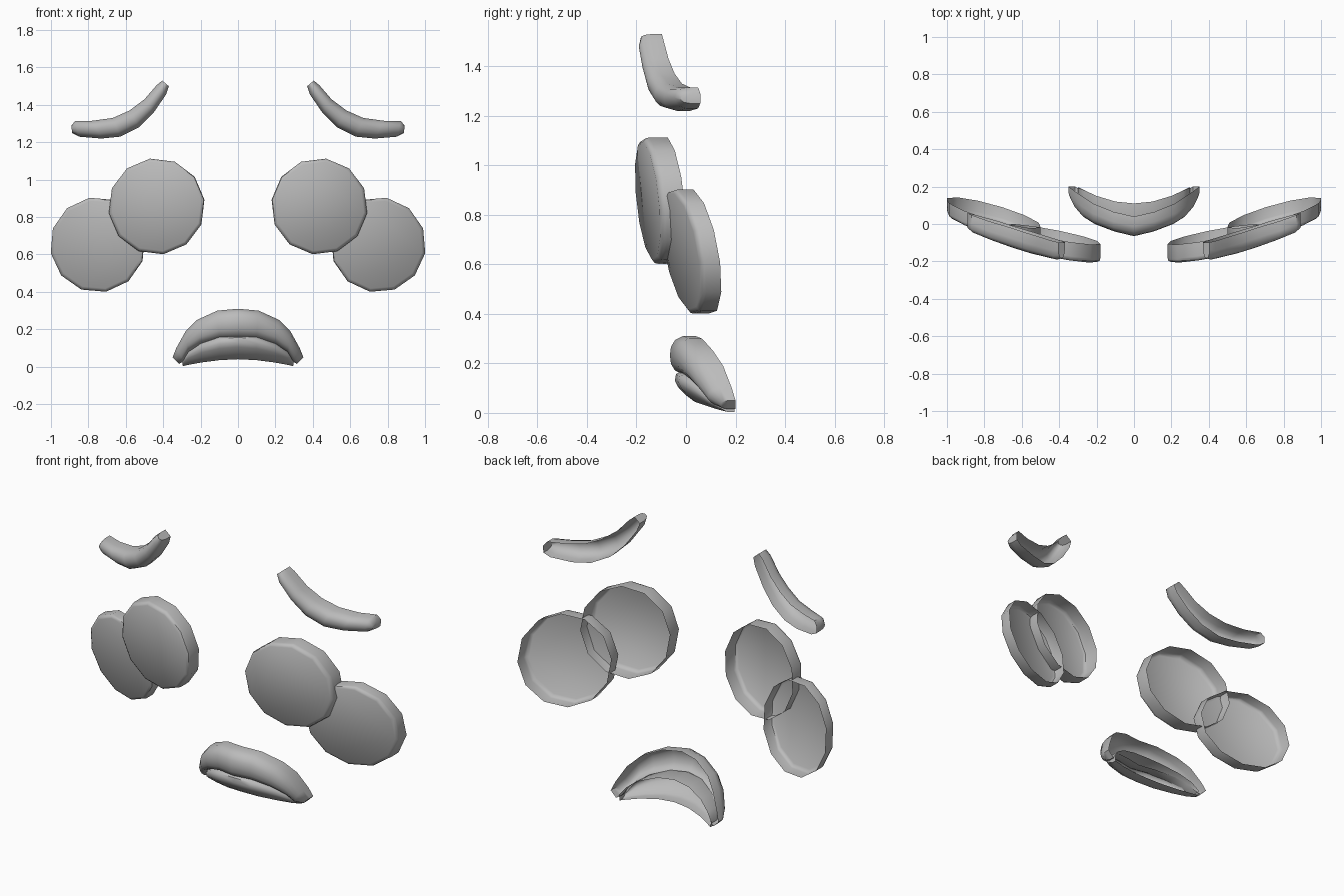
import bpy, bmesh, math

if "Cube" in bpy.data.objects:
    bpy.data.objects.remove(bpy.data.objects["Cube"])

grey = bpy.data.materials.new("plain grey")
grey.diffuse_color = (0.5, 0.5, 0.5, 1)
grey.use_nodes = True
grey.node_tree.nodes["Principled BSDF"].inputs["Base Color"].default_value = grey.diffuse_color


def finish(name, bm, angle=45):
    bmesh.ops.recalc_face_normals(bm, faces=bm.faces)
    # Open shells: make the bulged side face forward
    if sum(f.normal.y * f.calc_area() for f in bm.faces) > 0:
        bmesh.ops.reverse_faces(bm, faces=bm.faces)
    me = bpy.data.meshes.new(name)
    bm.to_mesh(me)
    bm.free()
    me.materials.append(grey)
    ob = bpy.data.objects.new(name, me)
    bpy.context.collection.objects.link(ob)
    bpy.ops.object.select_all(action='DESELECT')
    ob.select_set(True)
    bpy.context.view_layer.objects.active = ob
    bpy.ops.object.shade_smooth_by_angle(angle=math.radians(angle))


def disc(name, side, cx, cz, r, y0, yaw, pitch, depth, turn):
    """Open-backed twelve-sided cup whose face leans by yaw and pitch."""
    bm = bmesh.new()
    rings = []
    for scale, d in ((1, 0), (1, depth * .75), (.985, depth * .9), (.93, depth)):
        ring = []
        for k in range(12):
            a = math.radians(turn + 30 * k)
            dx, dz = r * scale * math.cos(a), r * scale * math.sin(a)
            ring.append(bm.verts.new((side * (cx + dx), y0 + yaw * dx + pitch * dz - d, cz + dz)))
        rings.append(ring)
    for a, b in zip(rings, rings[1:]):
        for k in range(12):
            bm.faces.new((a[k], a[k - 1], b[k - 1], b[k]))
    bm.faces.new(rings[-1])
    finish(name, bm)


def shell(name, sections, profile):
    """Open-backed strip: sections are (top x, top z, bottom x, bottom z, back y, depth)."""
    bm = bmesh.new()
    rows = [[bm.verts.new((tx + (bx - tx) * t, yb - dep * d, tz + (bz - tz) * t))
             for t, d in profile] for tx, tz, bx, bz, yb, dep in sections]
    for a, b in zip(rows, rows[1:]):
        for k in range(len(profile) - 1):
            bm.faces.new((a[k], a[k + 1], b[k + 1], b[k]))
    bm.faces.new(rows[0])
    bm.faces.new(rows[-1])
    finish(name, bm, 50)


def mirrored(half):
    return [(-a, b, -c, d, e, f) for a, b, c, d, e, f in half[:0:-1]] + half


ROUND = [(0, 0), (0, .5), (.1, .8), (.28, .96), (.5, 1), (.72, .96), (.9, .8), (1, .5), (1, 0)]
LOWER = [(0, 0), (0, .8), (.1, .97), (.3, 1), (.5, .92), (.75, .72), (.95, .5), (1, .35), (1, 0)]

# Eyebrow outline from inner tip to outer tip
BROW = [(.405, 1.53, .37, 1.50, .085), (.435, 1.505, .385, 1.455, .1),
        (.50, 1.43, .45, 1.36, .105), (.58, 1.37, .53, 1.28, .11),
        (.67, 1.33, .63, 1.23, .11), (.78, 1.315, .73, 1.22, .105),
        (.87, 1.315, .85, 1.23, .095), (.89, 1.29, .888, 1.25, .08)]

for side, label in ((-1, "left"), (1, "right")):
    disc(label + "_eye_disc", side, .435, .857, .258, -.055, .19, -.1, .1, 22)
    disc(label + "_cheek_disc", side, .75, .652, .255, .06, .28, -.17, .08, 20)
    shell(label + "_eyebrow",
          [(side * a, b, side * c, d, -.1 + .31 * ((a + c) / 2 - .38), e) for a, b, c, d, e in BROW],
          ROUND)

# Mouth
shell("upper_lip", mirrored([
    (0, .31, 0, .155, .04, .105), (.11, .30, .10, .15, .065, .105),
    (.22, .25, .20, .12, .11, .11), (.28, .19, .265, .08, .15, .11),
    (.33, .10, .29, .03, .185, .095), (.35, .05, .315, .015, .2, .06)]), ROUND)
shell("lower_lip", mirrored([
    (0, .17, 0, .04, .11, .155), (.10, .16, .10, .035, .12, .15),
    (.20, .125, .20, .022, .15, .125), (.265, .08, .265, .01, .18, .1),
    (.30, .035, .295, .003, .195, .06)]), LOWER)
